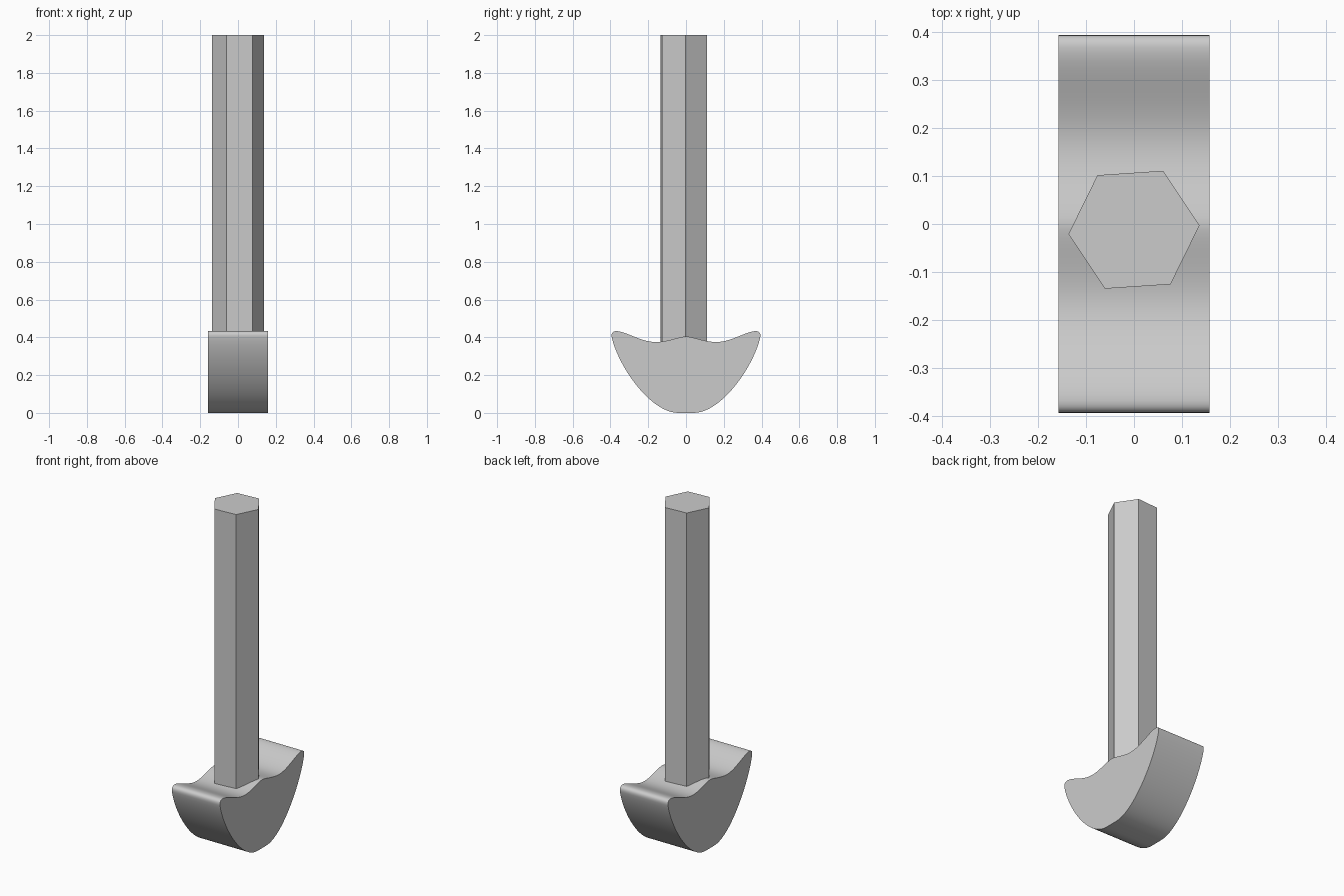
import bpy
import bmesh
import math
from mathutils import Vector
from mathutils.geometry import interpolate_bezier

default = bpy.data.objects.get("Cube")
if default:
    bpy.data.objects.remove(default, do_unlink=True)

grey = bpy.data.materials.new("plain grey")
colour = (0.6, 0.6, 0.6, 1)
grey.diffuse_color = colour
grey.use_nodes = True
grey.node_tree.nodes["Principled BSDF"].inputs["Base Color"].default_value = colour


def extrude_outline(name, outline, move):
    """Fill a closed outline and extrude it along a vector."""
    bm = bmesh.new()
    face = bm.faces.new([bm.verts.new(p) for p in outline])
    side = bmesh.ops.extrude_face_region(bm, geom=[face], use_keep_orig=True)
    verts = [v for v in side["geom"] if isinstance(v, bmesh.types.BMVert)]
    bmesh.ops.translate(bm, verts=verts, vec=move)
    bmesh.ops.recalc_face_normals(bm, faces=bm.faces)
    mesh = bpy.data.meshes.new(name)
    bm.to_mesh(mesh)
    bm.free()
    mesh.materials.append(grey)
    obj = bpy.data.objects.new(name, mesh)
    bpy.context.collection.objects.link(obj)
    return obj


# Rocker base: half profile in (y, z) from the top peak round to the underside
segments = [
    ((0, 0.405), (0.04, 0.403), (0.10, 0.375), (0.16, 0.375), 10),
    ((0.16, 0.375), (0.24, 0.375), (0.32, 0.433), (0.368, 0.433), 12),
    ((0.368, 0.433), (0.385, 0.433), (0.398, 0.425), (0.393, 0.40), 8),
    ((0.393, 0.40), (0.36, 0.25), (0.19, 0), (0.04, 0), 24),
]
half = []
for a, b, c, d, steps in segments:
    curve = interpolate_bezier(*[Vector((0, y, z)) for y, z in (a, b, c, d)], steps)
    half += curve if not half else curve[1:]
width = 0.315
profile = half + [Vector((0, -p.y, p.z)) for p in reversed(half[1:])]
profile = [p - Vector((width / 2, 0, 0)) for p in profile]
base = extrude_outline("rocker_base", profile, (width, 0, 0))

# Hexagonal shaft, slightly turned, sunk into the base
radius, turn = 0.137, math.radians(3.8)
hexagon = [Vector((radius * math.cos(turn + i * math.pi / 3),
                   radius * math.sin(turn + i * math.pi / 3) - 0.012, 0.3))
           for i in range(6)]
extrude_outline("hexagonal_shaft", hexagon, (0, 0, 1.7))

# Smooth curved skin with sharp flat ends
bpy.ops.object.select_all(action="DESELECT")
base.select_set(True)
bpy.context.view_layer.objects.active = base
bpy.ops.object.shade_smooth_by_angle(angle=math.radians(40))
